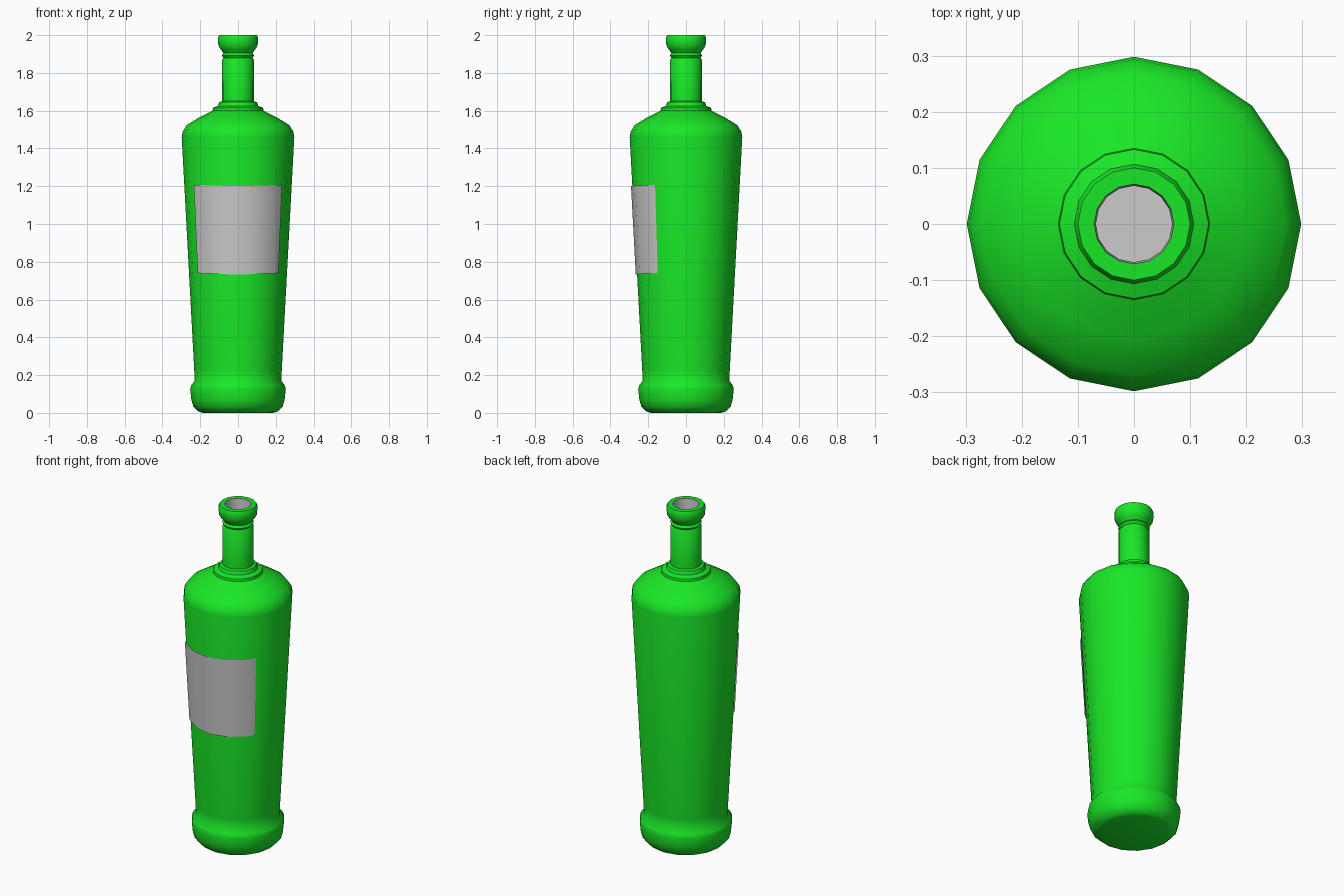
import bpy, bmesh
from math import radians, sin, cos, pi

if "Cube" in bpy.data.objects:
    bpy.data.objects.remove(bpy.data.objects["Cube"])

SIDES = 16


def finish(bm, name, color=None, angle=40):
    mesh = bpy.data.meshes.new(name)
    bm.to_mesh(mesh)
    bm.free()
    obj = bpy.data.objects.new(name, mesh)
    bpy.context.collection.objects.link(obj)
    if color:
        mat = bpy.data.materials.new(name + "_material")
        mat.diffuse_color = color
        mat.use_nodes = True
        mat.node_tree.nodes["Principled BSDF"].inputs["Base Color"].default_value = mat.diffuse_color
        mesh.materials.append(mat)
    bpy.ops.object.select_all(action='DESELECT')
    obj.select_set(True)
    bpy.context.view_layer.objects.active = obj
    bpy.ops.object.shade_smooth_by_angle(angle=radians(angle))
    return obj


def lathe(name, profile, color=None, cap=True, inward=False):
    """Revolve (radius, z) points, listed bottom to top."""
    bm = bmesh.new()
    rings = [[bm.verts.new((r * cos(2 * pi * i / SIDES), r * sin(2 * pi * i / SIDES), z))
              for i in range(SIDES)] for r, z in profile]
    for low, high in zip(rings, rings[1:]):
        for i in range(SIDES):
            j = (i + 1) % SIDES
            bm.faces.new((low[i], low[j], high[j], high[i]))
    if cap:
        bm.faces.new(rings[0][::-1])
    if inward:
        bmesh.ops.reverse_faces(bm, faces=bm.faces[:])
    return finish(bm, name, color)


# Outer glass: base rim, tapering body, shoulder, neck, rings and lip
glass = [(0.185, 0.0), (0.21, 0.008), (0.237, 0.035), (0.247, 0.07), (0.253, 0.125),
         (0.248, 0.145), (0.229, 0.17), (0.232, 0.23), (0.298, 1.46), (0.293, 1.49),
         (0.27, 1.525), (0.205, 1.565), (0.135, 1.60), (0.133, 1.615), (0.107, 1.625),
         (0.10, 1.645), (0.085, 1.65), (0.084, 1.87), (0.077, 1.88), (0.086, 1.893),
         (0.077, 1.905), (0.086, 1.918), (0.092, 1.925), (0.104, 1.945), (0.107, 1.985),
         (0.10, 2.0), (0.071, 2.0)]
lathe("bottle_glass", glass, (0.01, 0.8, 0.02, 1))

# Inner wall, seen through the mouth
inner = [(0.20, 0.04), (0.21, 0.2), (0.278, 1.45), (0.25, 1.51), (0.115, 1.59),
         (0.068, 1.64), (0.068, 1.95), (0.071, 2.0)]
lathe("inner_wall", inner, inward=True)

# Label: curved sheet standing just off the front of the body
bm = bmesh.new()
columns = []
for a in (-55, -45, -22.5, 0, 22.5, 45, 55):
    end = abs(a) == 55
    k = cos(pi / SIDES) / cos(radians(55 - 56.25)) if end else 1
    lift = 0.008 * abs(a) / 55
    columns.append([bm.verts.new((r * k * sin(radians(a)), -r * k * cos(radians(a)), z + lift))
                    for r, z in ((0.266, 0.732), (0.291, 1.20))])
for left, right in zip(columns, columns[1:]):
    bm.faces.new((left[0], right[0], right[1], left[1]))
finish(bm, "front_label")
